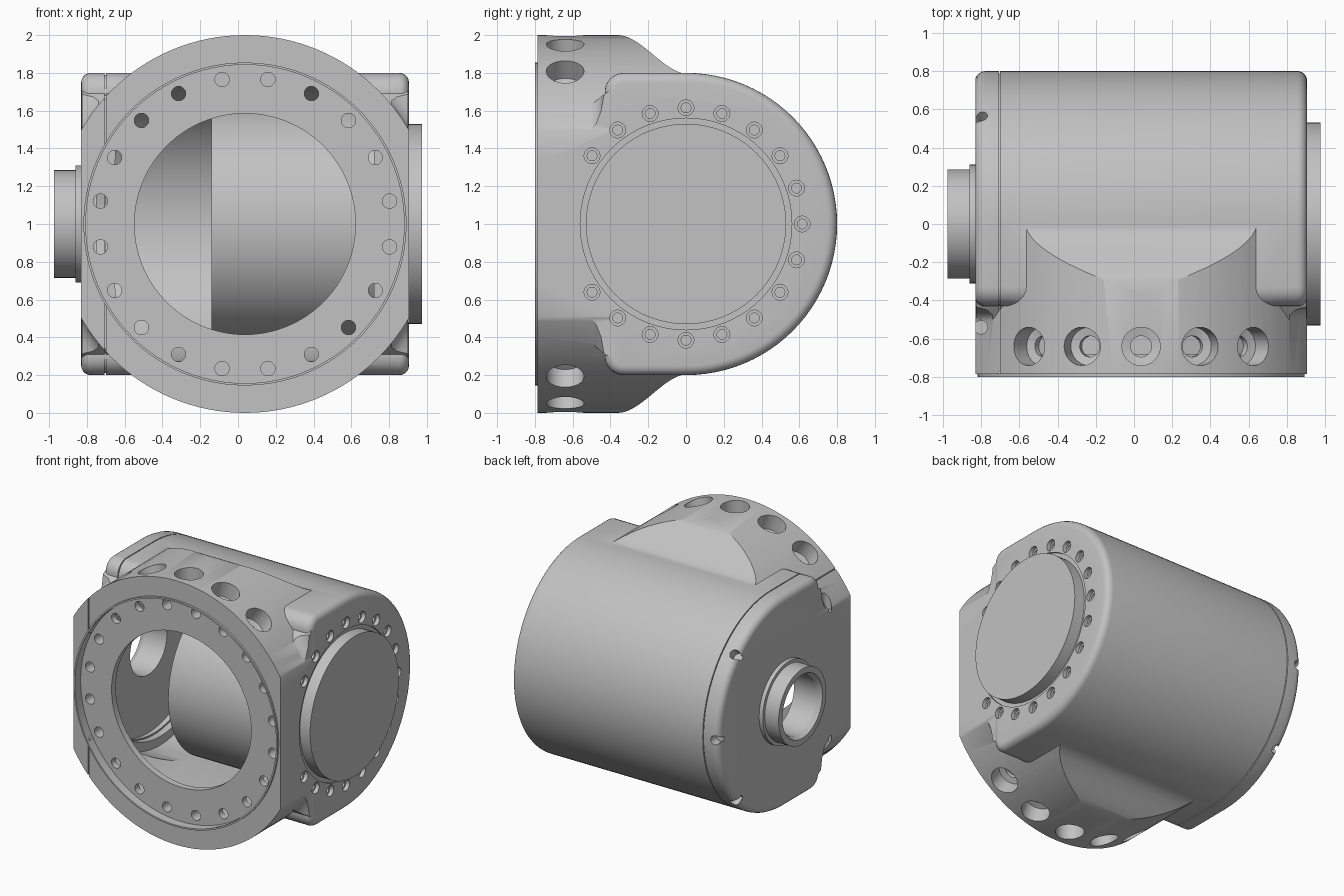
import bpy, bmesh
from math import sin, cos, pi, radians
from mathutils import Vector, Matrix

if "Cube" in bpy.data.objects:
    bpy.data.objects.remove(bpy.data.objects["Cube"], do_unlink=True)

grey = bpy.data.materials.new("machined_grey")
grey.use_nodes = True
COLOUR = (0.54, 0.54, 0.54, 1)
grey.diffuse_color = COLOUR
grey.node_tree.nodes["Principled BSDF"].inputs["Base Color"].default_value = COLOUR

LEFT, RIGHT, MID = -0.83, 0.905, 0.037   # end faces and flange centre in x
X, Y = Vector((1, 0, 0)), Vector((0, 1, 0))
SHAFT = Vector((0, 0, 1))
FLANGE = Vector((MID, 0, 1))


def lathe(bm, profile, centre, axis, seg=32):
    """Solid of revolution from (radius, distance along axis) pairs."""
    turn = Vector((0, 0, 1)).rotation_difference(axis).to_matrix()
    rings = []
    for r, h in profile:
        rings.append([bm.verts.new(centre + turn @ Vector(
            (r * cos(2 * pi * i / seg), r * sin(2 * pi * i / seg), h))) for i in range(seg)])
    for a, b in zip(rings, rings[1:]):
        for i in range(seg):
            j = (i + 1) % seg
            bm.faces.new((a[i], a[j], b[j], b[i]))
    bm.faces.new(rings[0][::-1])
    bm.faces.new(rings[-1])


def finish(bm, name):
    bmesh.ops.recalc_face_normals(bm, faces=bm.faces)
    mesh = bpy.data.meshes.new(name)
    bm.to_mesh(mesh)
    bm.free()
    ob = bpy.data.objects.new(name, mesh)
    mesh.materials.append(grey)
    bpy.context.collection.objects.link(ob)
    return ob


def turned(name, profile, centre, axis, seg=96):
    bm = bmesh.new()
    lathe(bm, profile, centre, axis, seg)
    return finish(bm, name)


def prism(name, outline, x0, x1):
    """Prism along x from a (y, z) outline."""
    bm = bmesh.new()
    base = bm.faces.new([bm.verts.new((x0, y, z)) for y, z in outline])
    out = bmesh.ops.extrude_face_region(bm, geom=[base])["geom"]
    bmesh.ops.translate(bm, vec=(x1 - x0, 0, 0),
                        verts=[v for v in out if isinstance(v, bmesh.types.BMVert)])
    return finish(bm, name)


def mirrored(half):
    """Close an upper (y, height) outline with its mirror below the shaft."""
    return [(y, 1 + h) for y, h in half] + [(y, 1 - h) for y, h in reversed(half)]


def duplicate(ob, name):
    twin = ob.copy()
    twin.data = ob.data.copy()
    twin.name = name
    bpy.context.collection.objects.link(twin)
    return twin


def apply(ob, mod):
    bpy.context.view_layer.objects.active = ob
    bpy.ops.object.modifier_apply(modifier=mod.name)


def boolean(ob, other, operation="DIFFERENCE", keep=False):
    mod = ob.modifiers.new("bool", "BOOLEAN")
    mod.operation, mod.solver, mod.object = operation, "EXACT", other
    apply(ob, mod)
    if not keep:
        bpy.data.objects.remove(other, do_unlink=True)


def arc(cy, cz, r, a0, a1, n):
    return [(cy + r * cos(radians(a0 + (a1 - a0) * i / n)),
             cz + r * sin(radians(a0 + (a1 - a0) * i / n))) for i in range(n + 1)]


# Main barrel: half round at the back, rounded corners toward the flange
outline = arc(0, 1, 0.8, -90, 90, 48) + arc(-0.33, 1.7, 0.1, 90, 180, 6) + arc(-0.33, 0.3, 0.1, 180, 270, 6)
housing = prism("housing", outline, LEFT, RIGHT)
bev = housing.modifiers.new("bevel", "BEVEL")
bev.width, bev.segments, bev.angle_limit = 0.05, 5, radians(40)
apply(housing, bev)

# Flange block: S-shaped shoulder trimmed to a round rim
top = [(-0.785, 1.05)]
for i in range(17):
    t = i / 16
    top.append((-0.36 + 0.37 * t, 1 - 0.205 * t * t * (3 - 2 * t)))
block = prism("flange_block", mirrored(top), LEFT, RIGHT)
boolean(block, turned("rim", [(1, -0.785), (1, 0.1)], FLANGE, Y, 128), "INTERSECT")
boolean(housing, block, "UNION")

# Hollowed fillet where the barrel shoulders meet the rim
fillet = prism("fillet", mirrored([(-0.54, 0.6), (-0.43, 0.69), (-0.36, 0.73), (-0.3, 0.73)]),
               LEFT + 0.004, RIGHT - 0.004)
flare = [(0.99, -0.6), (0.995, -0.51), (1.015, -0.475), (1.05, -0.45), (1.1, -0.435), (1.16, -0.425), (1.16, -0.2)]
boolean(fillet, turned("flare", flare, FLANGE, Y, 128), "INTERSECT")
boolean(housing, fillet, "UNION")

# Hollow interior, opening behind the front plate
boolean(housing, turned("cavity", [(0.727, -0.65), (0.727, 0.72)], SHAFT, X))
boolean(housing, turned("cover_recess", [(0.66, -0.75), (0.66, -0.6)], SHAFT, X))
room = prism("front_room", mirrored([(-0.7, 0.725), (0, 0.725)]), -0.649, 0.719)
boolean(room, turned("room_limit", [(0.82, -0.9), (0.82, 0.2)], FLANGE, Y), "INTERSECT")
boolean(housing, room)
boolean(housing, turned("drive_seat", [(0.56, 0.7), (0.56, 1)], SHAFT, X))

# Radial counterbored pockets, top and bottom of the flange
bm = bmesh.new()
for side in (1, -1):
    for k in range(-2, 3):
        a = radians(18 * k)
        lathe(bm, [(0.055, 0.835), (0.055, 0.87), (0.1, 0.88), (0.1, 1.1)],
              Vector((MID, -0.64, 1)), Vector((sin(a), 0, side * cos(a))), 32)
boolean(housing, finish(bm, "rim_pockets"))

# Bolt holes around the drive disc
bm = bmesh.new()
for k in range(-8, 9):
    a = radians(18 * k)
    lathe(bm, [(0.026, 0.83), (0.026, 0.875), (0.042, 0.875), (0.042, 1)],
          SHAFT + 0.615 * Vector((0, cos(a), sin(a))), X, 20)
boolean(housing, finish(bm, "drive_bolt_holes"))

# Recessed front plate inside a thin raised lip
lip = turned("front_lip", [(0.855, -0.8), (0.855, -0.78)], FLANGE, Y)
boolean(lip, turned("lip_bore", [(0.843, -0.9), (0.843, -0.5)], FLANGE, Y))
boolean(housing, turned("plate_recess", [(0.845, -0.9), (0.845, -0.685)], FLANGE, Y))
plate = turned("front_plate", [(0.844, -0.73), (0.844, -0.68)], FLANGE, Y)
boolean(plate, turned("plate_bore", [(0.585, -0.9), (0.585, -0.5)], FLANGE, Y))

# Bolt circle through the front plate
bm = bmesh.new()
for k in range(20):
    a = radians(9 + 18 * k)
    lathe(bm, [(0.038, -0.9), (0.038, -0.64)],
          FLANGE + 0.775 * Vector((cos(a), 0, sin(a))), Y, 20)
holes = finish(bm, "plate_bolt_holes")
boolean(housing, holes, keep=True)
boolean(plate, holes)

# End cover split from the housing by a fine seam, with a gasket set inside it
cover = duplicate(housing, "end_cover")
gasket = duplicate(housing, "seam_gasket")
square = [(-2, -1), (2, -1), (2, 3), (-2, 3)]
for ob in (housing, gasket):
    boolean(ob, prism("trim", square, -2, -0.7 if ob == housing else -0.707))
for ob in (cover, gasket):
    boolean(ob, prism("trim", square, -0.707 if ob == cover else -0.7, 2))
shrink = Matrix.Diagonal((1, 0.985, 0.985, 1))
gasket.data.transform(Matrix.Translation(SHAFT) @ shrink @ Matrix.Translation(-SHAFT))

# Screw notches around the cover rim
bm = bmesh.new()
for y, z in [(0.57, 0.57), (0.8, 0), (0.57, -0.57)]:
    out = Vector((0, y, z)).normalized()
    lathe(bm, [(0.034, 0.73), (0.034, 0.9)], Vector((-0.8, 0, 1)), out, 20)
for side in (1, -1):
    lathe(bm, [(0.035, 0.47), (0.035, 0.9)], Vector((-0.8, -0.54, 1)), Vector((0, 0, side)), 20)
boolean(cover, finish(bm, "cover_notches"))

# Hollow shaft boss on the cover
boss = turned("shaft_boss", [(0.31, -0.82), (0.31, -0.86), (0.285, -0.86), (0.285, -0.975)], SHAFT, X)
bore = turned("shaft_bore", [(0.24, -1), (0.24, -0.97), (0.22, -0.94), (0.22, -0.6)], SHAFT, X)
boolean(cover, bore, keep=True)
boolean(boss, bore)

# Drive unit: inner drum with the outer disc
drive = turned("drive_unit", [(0.635, -0.14), (0.635, 0.72), (0.56, 0.72), (0.56, 0.89), (0.53, 0.89), (0.53, 0.975)],
               SHAFT, X)

for ob in (housing, cover, gasket, lip, plate, boss, drive):
    bpy.ops.object.select_all(action="DESELECT")
    ob.select_set(True)
    bpy.context.view_layer.objects.active = ob
    bpy.ops.object.shade_smooth_by_angle(angle=radians(30))
